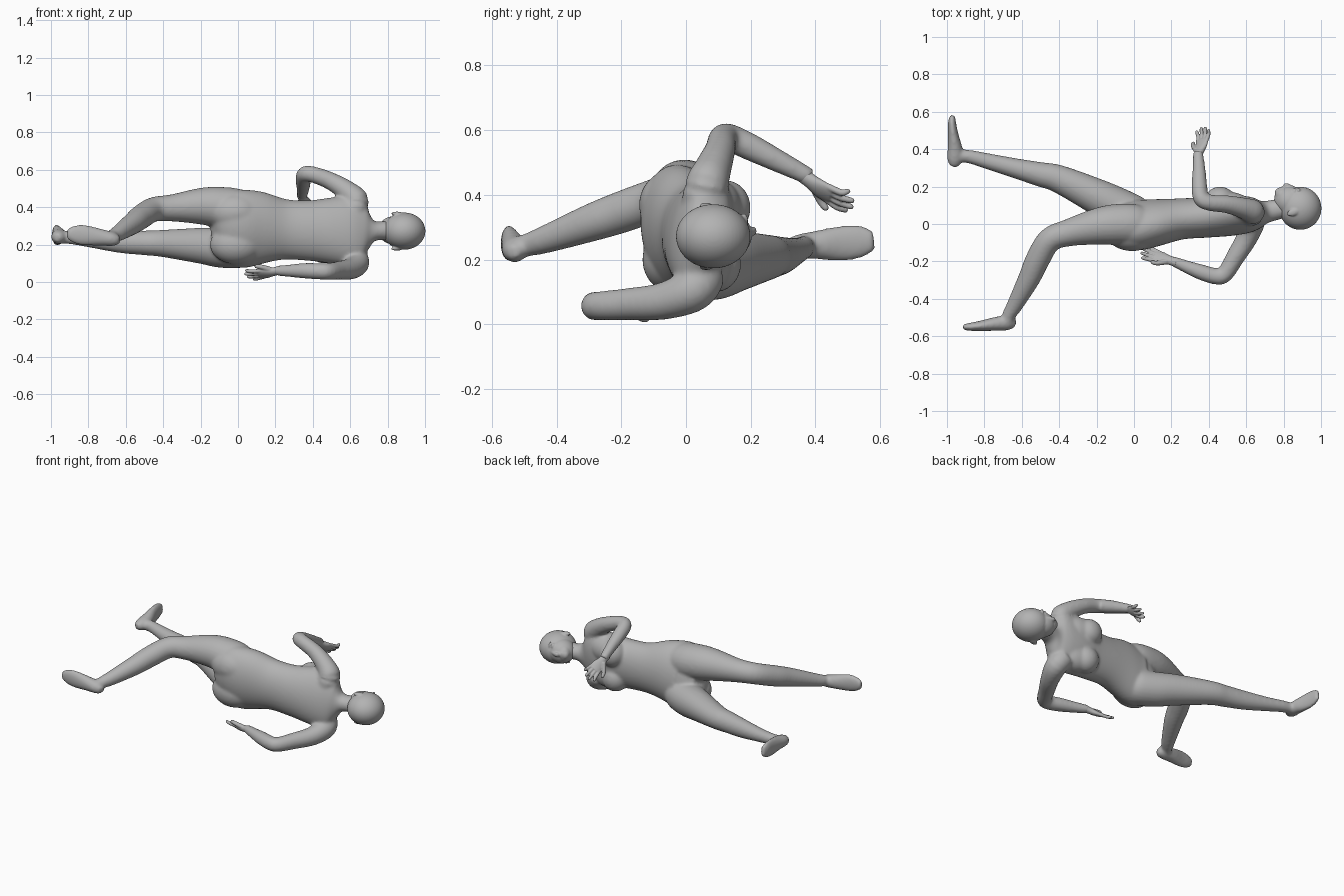
import bpy, bmesh, math
from mathutils import Vector, Matrix

cube = bpy.data.objects.get("Cube")
if cube:
    bpy.data.objects.remove(cube, do_unlink=True)

grey = bpy.data.materials.new("Clay grey")
grey.use_nodes = True
GREY = (0.45, 0.45, 0.45, 1)
grey.diffuse_color = GREY
bsdf = next(n for n in grey.node_tree.nodes if n.type == 'BSDF_PRINCIPLED')
bsdf.inputs["Base Color"].default_value = GREY
bsdf.inputs["Roughness"].default_value = 0.7


def spline(p0, p1, p2, p3, t):
    """Catmull-Rom blend of one number."""
    return 0.5 * (2 * p1 + (p2 - p0) * t + (2 * p0 - 5 * p1 + 4 * p2 - p3) * t * t
                  + (3 * p1 - p0 - 3 * p2 + p3) * t ** 3)


def tube(bm, stations, side=(0, 0, 1), steps=5, sides=24):
    """Loft of ellipses; station = x, y, z, radius along side, other radius, side lean in y."""
    st = [tuple(s) + (s[3],) if len(s) == 4 else tuple(s) for s in stations]
    st = [s + (0,) * (6 - len(s)) for s in st]
    pts = []
    for i in range(len(st) - 1):
        quad = [st[max(i - 1, 0)], st[i], st[i + 1], st[min(i + 2, len(st) - 1)]]
        pts += [[spline(*c, k / steps) for c in zip(*quad)] for k in range(steps)]
    pts.append(st[-1])
    rings = []
    for i, p in enumerate(pts):
        c = Vector(p[:3])
        t = (Vector(pts[min(i + 1, len(pts) - 1)][:3]) - Vector(pts[max(i - 1, 0)][:3])).normalized()
        u = Vector(side) + Vector((0, p[5], 0))
        u = (u - t * u.dot(t)).normalized()
        v = t.cross(u)
        rings.append([bm.verts.new(c + u * p[3] * math.cos(a) + v * p[4] * math.sin(a))
                      for a in (math.tau * k / sides for k in range(sides))])
    for a, b in zip(rings, rings[1:]):
        for k in range(sides):
            n = (k + 1) % sides
            bm.faces.new((a[k], a[n], b[n], b[k]))
    bm.faces.new(rings[0][::-1])
    bm.faces.new(rings[-1])


def ball(bm, centre, radii, turn=0):
    """Ellipsoid, turned about z."""
    m = Matrix.Translation(centre) @ Matrix.Rotation(turn, 4, 'Z') @ Matrix.Diagonal((*radii, 1))
    bmesh.ops.create_uvsphere(bm, u_segments=48, v_segments=32, radius=1, matrix=m)


def finish(bm, name, voxel, smooth):
    """Fuse the pieces into one smooth skin."""
    bmesh.ops.recalc_face_normals(bm, faces=bm.faces)
    for f in bm.faces:
        f.smooth = True
    me = bpy.data.meshes.new(name)
    bm.to_mesh(me)
    bm.free()
    me.materials.append(grey)
    ob = bpy.data.objects.new(name, me)
    bpy.context.collection.objects.link(ob)
    r = ob.modifiers.new("Fuse", 'REMESH')
    r.mode = 'VOXEL'
    r.voxel_size = voxel
    r.use_smooth_shade = True
    s = ob.modifiers.new("Soften", 'SMOOTH')
    s.factor = 0.5
    s.iterations = smooth


# ---- Body: torso, limbs and feet
bm = bmesh.new()
tube(bm, [(-0.13, 0.04, 0.285, 0.10, 0.05, -0.25), (-0.08, 0.02, 0.283, 0.175, 0.1, -0.25),
          (-0.03, 0.0, 0.283, 0.205, 0.128, -0.22),
          (0.03, -0.005, 0.285, 0.211, 0.132, -0.17), (0.12, 0.008, 0.288, 0.196, 0.125, -0.1),
          (0.25, 0.027, 0.281, 0.162, 0.11, 0), (0.38, 0.035, 0.275, 0.162, 0.108, 0.08),
          (0.50, 0.045, 0.275, 0.178, 0.108, 0.15), (0.60, 0.05, 0.276, 0.19, 0.096, 0.17),
          (0.66, 0.055, 0.275, 0.175, 0.078, 0.17), (0.695, 0.062, 0.273, 0.105, 0.062, 0.1),
          (0.73, 0.07, 0.273, 0.054, 0.057), (0.80, 0.085, 0.275, 0.052, 0.054)], sides=40)
# buttocks, then breasts with the chest above them
for z, y in ((0.37, -0.045), (0.2, -0.035)):
    ball(bm, (-0.01, y, z), (0.14, 0.1, 0.105))
for z, y in ((0.36, 0.12), (0.185, 0.09)):
    ball(bm, (0.46, y, z), (0.085, 0.08, 0.086))
    ball(bm, (0.525, y - 0.03, z), (0.12, 0.08, 0.09), -0.2)
# raised left arm
tube(bm, [(0.60, 0.055, 0.35, 0.07), (0.635, 0.063, 0.425, 0.069), (0.59, 0.083, 0.48, 0.058),
          (0.50, 0.105, 0.537, 0.048), (0.41, 0.113, 0.572, 0.044), (0.36, 0.135, 0.577, 0.043),
          (0.35, 0.20, 0.547, 0.042), (0.348, 0.28, 0.507, 0.036), (0.342, 0.385, 0.454, 0.027)])
# lower right arm
tube(bm, [(0.60, 0.06, 0.16, 0.065), (0.636, 0.025, 0.108, 0.068), (0.605, -0.07, 0.072, 0.058),
          (0.54, -0.18, 0.062, 0.05), (0.485, -0.268, 0.057, 0.045), (0.44, -0.28, 0.057, 0.044),
          (0.36, -0.258, 0.06, 0.042), (0.28, -0.228, 0.06, 0.034), (0.20, -0.195, 0.06, 0.026)])
# left leg, swung back with the knee bent
tube(bm, [(0.14, 0.01, 0.36, 0.05), (0.02, 0.0, 0.385, 0.105), (-0.10, -0.003, 0.4, 0.109),
          (-0.20, -0.014, 0.405, 0.098), (-0.35, -0.047, 0.396, 0.073), (-0.45, -0.085, 0.388, 0.066),
          (-0.515, -0.19, 0.35, 0.065), (-0.56, -0.29, 0.315, 0.059), (-0.635, -0.43, 0.264, 0.044),
          (-0.67, -0.49, 0.245, 0.036), (-0.677, -0.53, 0.236, 0.034)])
tube(bm, [(-0.635, -0.54, 0.222, 0.021), (-0.665, -0.53, 0.227, 0.036, 0.038),
          (-0.73, -0.533, 0.238, 0.045, 0.038), (-0.82, -0.545, 0.25, 0.055, 0.028),
          (-0.88, -0.55, 0.256, 0.047, 0.021), (-0.915, -0.551, 0.259, 0.025, 0.015)])
# right leg, swung forward
tube(bm, [(0.15, 0.01, 0.215, 0.04), (0.03, 0.03, 0.188, 0.105), (-0.08, 0.085, 0.182, 0.107),
          (-0.20, 0.147, 0.194, 0.096), (-0.40, 0.24, 0.206, 0.073, 0.075), (-0.50, 0.265, 0.209, 0.066),
          (-0.63, 0.297, 0.213, 0.058, 0.054), (-0.78, 0.335, 0.225, 0.043),
          (-0.88, 0.36, 0.236, 0.036), (-0.95, 0.365, 0.24, 0.034)])
tube(bm, [(-0.97, 0.308, 0.238, 0.021), (-0.96, 0.34, 0.24, 0.036, 0.04),
          (-0.957, 0.40, 0.245, 0.044, 0.04), (-0.967, 0.48, 0.25, 0.055, 0.028),
          (-0.973, 0.545, 0.256, 0.05, 0.021), (-0.97, 0.582, 0.259, 0.03, 0.014)])
finish(bm, "body", 0.008, 14)

# ---- Head: skull, jaw and face
bm = bmesh.new()
ball(bm, (0.889, 0.084, 0.272), (0.113, 0.115, 0.099))
ball(bm, (0.836, 0.12, 0.276), (0.088, 0.083, 0.076), -0.4)
ball(bm, (0.795, 0.152, 0.279), (0.043, 0.044, 0.05))
ball(bm, (0.778, 0.166, 0.281), (0.026, 0.027, 0.03))
tube(bm, [(0.87, 0.185, 0.285, 0.009), (0.835, 0.2, 0.287, 0.011),
          (0.812, 0.209, 0.288, 0.014, 0.01), (0.803, 0.195, 0.288, 0.011, 0.01)], steps=3)
ball(bm, (0.79, 0.19, 0.284), (0.007, 0.01, 0.023))
ball(bm, (0.779, 0.186, 0.284), (0.007, 0.01, 0.02))
for s in (-1, 1):
    ball(bm, (0.858, 0.175, 0.284 + s * 0.036), (0.012, 0.017, 0.02))
    ball(bm, (0.88, 0.179, 0.283 + s * 0.036), (0.009, 0.013, 0.026))
    ball(bm, (0.85, 0.062, 0.272 + s * 0.094), (0.033, 0.019, 0.01), 0.3)
finish(bm, "head", 0.005, 4)


# ---- Hands
def hand(name, wrist, tip, across, thumb, bend):
    """Palm, four fanned fingers curling by bend, and a thumb."""
    bm = bmesh.new()
    w, d, thumb = Vector(wrist), Vector(tip) - Vector(wrist), Vector(thumb)
    a = Vector(across)
    a = (a - d * a.dot(d) / d.length_squared).normalized()
    n = d.normalized().cross(a)

    def at(f, s, lift=0):
        return w + d * f + a * s + n * lift

    tube(bm, [(*at(-0.15, 0), 0.026, 0.024), (*at(0.08, 0, bend / 2), 0.026, 0.021),
              (*at(0.33, 0, bend), 0.037, 0.018), (*at(0.57, 0, bend), 0.038, 0.013)], a)
    for i, reach in enumerate((0.92, 1.0, 0.98, 0.85)):
        s = i - 1.5
        tube(bm, [(*at(0.45, s * 0.019, bend), 0.0105), (*at(0.72, s * 0.024, bend), 0.0105),
                  (*at(reach - 0.05, s * 0.028, bend * 0.2), 0.009), (*at(reach, s * 0.029), 0.005)], a, 3, 12)
    base = at(0.15, -0.015)
    mid = base.lerp(thumb, 0.55) - a * 0.008
    tube(bm, [(*base, 0.016), (*mid, 0.013), (*base.lerp(thumb, 0.93), 0.01), (*thumb, 0.005)], n, 3, 12)
    finish(bm, name, 0.0035, 3)


hand("left_hand", (0.342, 0.375, 0.455), (0.37, 0.52, 0.37), (0.75, 0.25, 0.55), (0.315, 0.435, 0.353), 0.014)
hand("right_hand", (0.205, -0.197, 0.06), (0.04, -0.142, 0.035), (0.2, 0.7, -0.5), (0.09, -0.205, 0.085), 0.006)
